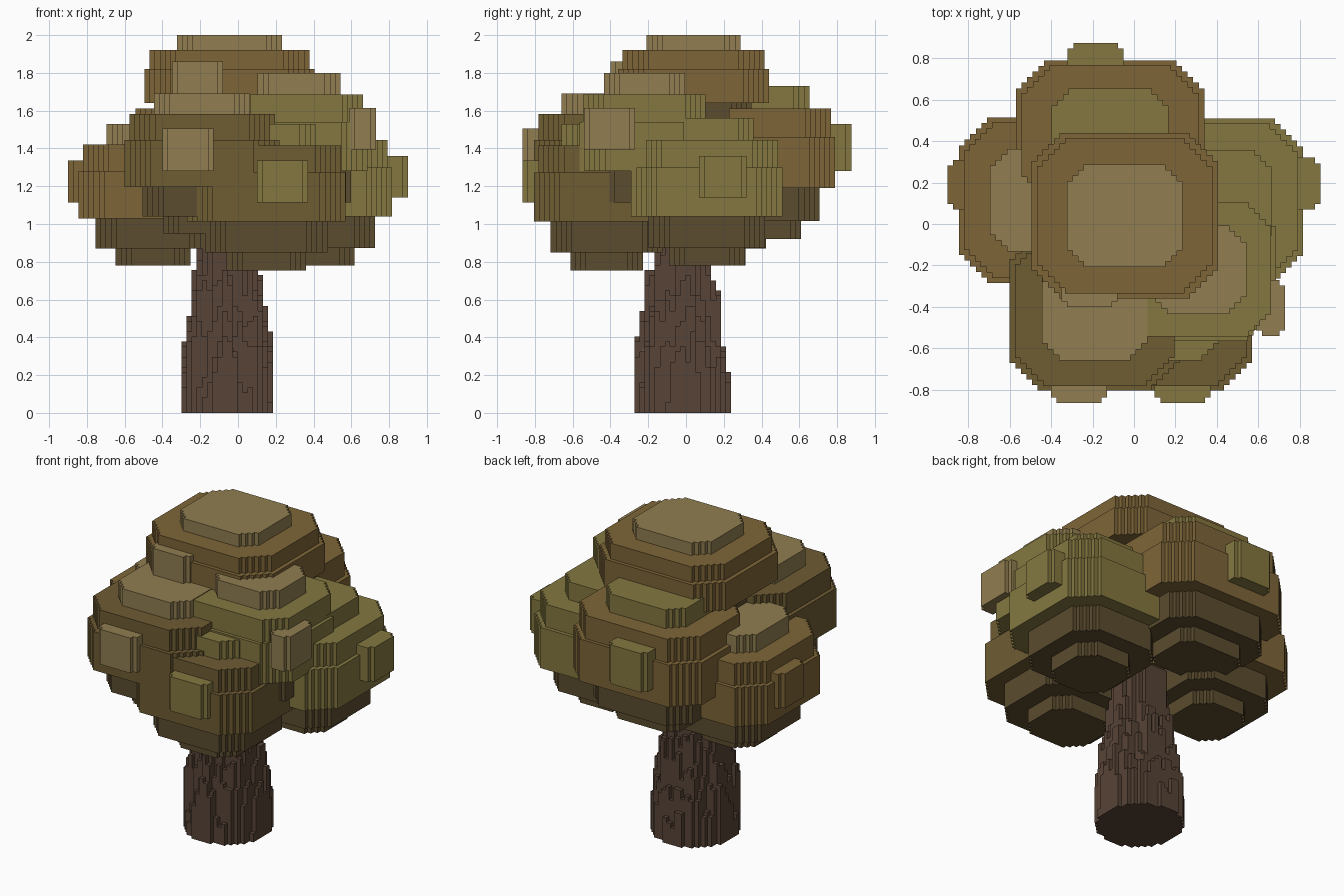
import bpy, bmesh, math, random

if "Cube" in bpy.data.objects:
    bpy.data.objects.remove(bpy.data.objects["Cube"])

random.seed(4)
STEP = 0.027  # voxel size


def material(name, rgb):
    m = bpy.data.materials.new(name)
    m.diffuse_color = [(c / 255) ** 2.2 for c in rgb] + [1]
    m.use_nodes = True
    m.node_tree.nodes["Principled BSDF"].inputs["Base Color"].default_value = m.diffuse_color
    return m


MATS = {
    "light": material("leaf_light", (144, 125, 82)),
    "olive": material("leaf_olive", (131, 119, 66)),
    "brown": material("leaf_brown", (125, 101, 58)),
    "deep": material("leaf_deep", (110, 92, 54)),
    "dark": material("leaf_dark", (92, 77, 50)),
    "bark": material("bark", (88, 69, 57)),
    "knot": material("bark_knot", (104, 84, 70)),
}


def make_object(name, bm, mats):
    bmesh.ops.recalc_face_normals(bm, faces=bm.faces)
    me = bpy.data.meshes.new(name)
    bm.to_mesh(me)
    bm.free()
    for m in mats:
        me.materials.append(MATS[m])
    ob = bpy.data.objects.new(name, me)
    bpy.context.collection.objects.link(ob)
    return ob


def stepped_outline(cx, cy, rx, ry, n):
    """Rectangle outline whose four corners are cut by n stair steps."""
    quarter = [(rx, ry - n * STEP)]
    for i in range(1, n + 1):
        quarter.append((rx - i * STEP, ry - (n - i + 1) * STEP))
        quarter.append((rx - i * STEP, ry - (n - i) * STEP))
    pts = []
    for sx, sy, flip in ((1, 1, 0), (-1, 1, 1), (-1, -1, 0), (1, -1, 1)):
        q = quarter[::-1] if flip else quarter
        pts += [(cx + sx * x, cy + sy * y) for x, y in q]
    return pts


def add_slab(bm, pts, z0, z1, mat):
    lo = [bm.verts.new((x, y, z0)) for x, y in pts]
    hi = [bm.verts.new((x, y, z1)) for x, y in pts]
    n = len(pts)
    faces = [bm.faces.new(lo[::-1]), bm.faces.new(hi)]
    for i in range(n):
        j = (i + 1) % n
        faces.append(bm.faces.new((lo[i], lo[j], hi[j], hi[i])))
    for f in faces:
        f.material_index = mat


# Foliage clumps: each is five stepped slabs
LEVELS = (0, 0.12, 0.333, 0.667, 0.853, 1)
WIDTHS = (0.50, 0.77, 1, 0.94, 0.62)
SHADE = (0, 0, 1, 1, 2)


def clump(name, cx, cy, rx, ry, z0, z1, mid, top):
    bm = bmesh.new()
    for k, w in enumerate(WIDTHS):
        n = max(2, round(0.37 * min(rx, ry) * w / STEP))
        add_slab(bm, stepped_outline(cx, cy, rx * w, ry * w, n),
                 z0 + (z1 - z0) * LEVELS[k], z0 + (z1 - z0) * LEVELS[k + 1], SHADE[k])
    make_object(name, bm, ("dark", mid, top))


clump("crown_clump", -0.045, 0.04, 0.45, 0.40, 1.46, 2.00, "brown", "light")
clump("back_clump", -0.115, 0.43, 0.455, 0.36, 0.92, 1.73, "brown", "olive")
clump("left_clump", -0.45, 0.115, 0.395, 0.40, 0.78, 1.53, "brown", "light")
clump("front_left_clump", -0.19, -0.42, 0.41, 0.385, 0.95, 1.69, "deep", "light")
clump("right_clump", 0.42, 0.11, 0.395, 0.40, 0.78, 1.56, "olive", "olive")
clump("upper_right_clump", 0.31, -0.22, 0.375, 0.345, 1.02, 1.80, "olive", "light")
clump("front_right_clump", 0.15, -0.42, 0.42, 0.385, 0.755, 1.53, "deep", "olive")


# Small leaf tufts standing out of the clumps
def tuft(name, x0, x1, y0, y1, z0, z1, mat):
    bm = bmesh.new()
    pts = stepped_outline((x0 + x1) / 2, (y0 + y1) / 2, (x1 - x0) / 2, (y1 - y0) / 2, 1)
    add_slab(bm, pts, z0, z1, 0)
    make_object(name, bm, (mat,))


tuft("crown_tuft", -0.35, -0.08, -0.40, -0.26, 1.69, 1.86, "light")
tuft("back_tuft", -0.32, -0.05, 0.72, 0.875, 1.28, 1.53, "olive")
tuft("left_tuft", -0.90, -0.76, 0.07, 0.31, 1.115, 1.335, "brown")
tuft("front_left_tuft", -0.40, -0.13, -0.865, -0.73, 1.28, 1.505, "light")
tuft("right_tuft", 0.76, 0.90, 0.07, 0.32, 1.14, 1.36, "olive")
tuft("upper_right_tuft", 0.59, 0.73, -0.54, -0.27, 1.395, 1.615, "light")
tuft("front_right_tuft", 0.10, 0.37, -0.865, -0.73, 1.115, 1.335, "olive")

# Trunk: a height field of voxel columns, taller toward the middle
TX, TY, TOP = -0.07, -0.017, 1.0
N = 11


def column_height(i, j):
    x, y = i * STEP, j * STEP
    a = math.atan2(y, x)
    d = math.hypot(x - 0.012, y)
    if d > 0.252:
        return 0.0
    if d < 0.155:
        return TOP
    h = 0.17 + (0.252 - d) / 0.097 * 0.62 + 0.10 * math.sin(7 * a) + random.uniform(-0.1, 0.1)
    return min(TOP, max(STEP * 2, round(h / STEP) * STEP))


H = {(i, j): column_height(i, j) for i in range(-N, N + 1) for j in range(-N, N + 1)}
bm = bmesh.new()


def quad(*pts):
    bm.faces.new([bm.verts.new((TX + x * STEP, TY + y * STEP, z)) for x, y, z in pts])


for (i, j), h in H.items():
    if h == 0:
        continue
    l, r, f, b = i - 0.5, i + 0.5, j - 0.5, j + 0.5
    quad((l, f, h), (r, f, h), (r, b, h), (l, b, h))
    quad((l, b, 0), (r, b, 0), (r, f, 0), (l, f, 0))
    for di, dj, p, q in ((1, 0, (r, f), (r, b)), (-1, 0, (l, b), (l, f)),
                         (0, 1, (r, b), (l, b)), (0, -1, (l, f), (r, f))):
        g = H.get((i + di, j + dj), 0)
        if g < h:
            quad((*p, g), (*q, g), (*q, h), (*p, h))
bmesh.ops.remove_doubles(bm, verts=bm.verts, dist=0.0005)
make_object("trunk", bm, ("bark",))

# Knot on the front of the trunk
tuft("trunk_knot", -0.11, -0.025, -0.262, -0.16, 0.24, 0.34, "knot")
